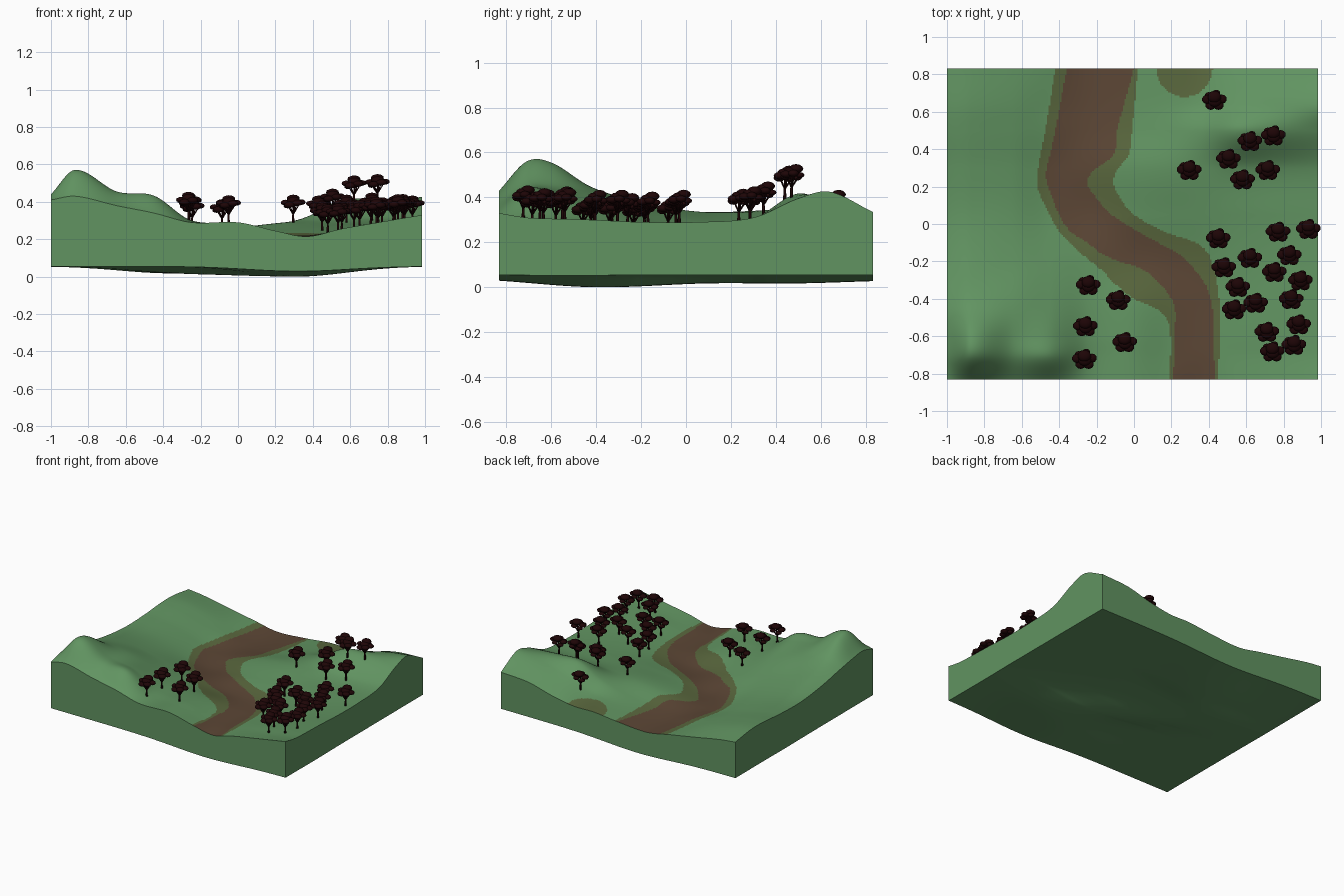
import bpy, bmesh, math
from mathutils import Vector, Matrix

if "Cube" in bpy.data.objects:
    bpy.data.objects.remove(bpy.data.objects["Cube"])


def material(name, rgb):
    m = bpy.data.materials.new(name)
    m.diffuse_color = (*rgb, 1)
    m.use_nodes = True
    m.node_tree.nodes["Principled BSDF"].inputs["Base Color"].default_value = m.diffuse_color
    return m


GRASS = material("grass_green", (0.12, 0.295, 0.12))
BANK = material("bank_olive", (0.10, 0.135, 0.047))
BED = material("bed_brown", (0.107, 0.062, 0.036))
TREE = material("tree_dark", (0.013, 0.0015, 0.002))


def curve(xs, vs, x):
    """Smooth curve through the points (xs, vs)."""
    n = len(xs)
    i = 0
    while i < n - 2 and x > xs[i + 1]:
        i += 1

    def slope(k):
        a, b = max(k - 1, 0), min(k + 1, n - 1)
        return (vs[b] - vs[a]) / (xs[b] - xs[a])
    h = xs[i + 1] - xs[i]
    t = (x - xs[i]) / h
    return ((2*t**3 - 3*t*t + 1) * vs[i] + (t**3 - 2*t*t + t) * h * slope(i)
            + (3*t*t - 2*t**3) * vs[i + 1] + (t**3 - t*t) * h * slope(i + 1))


# Ground heights: one row per y, left to right
COLS = [-1, -.87, -.65, -.45, -.25, 0, .2, .37, .55, .75, .985]
HEIGHTS = {
    -.832: [.41, .43, .38, .34, .29, .29, .245, .215, .255, .29, .33],
    -.71: [.44, .56, .45, .43, .30, .285, .235, .22, .25, .28, .31],
    -.60: [.43, .555, .45, .41, .30, .28, .23, .22, .25, .28, .305],
    -.42: [.40, .445, .42, .36, .285, .26, .225, .22, .245, .275, .30],
    -.20: [.36, .38, .35, .30, .25, .215, .215, .225, .25, .27, .29],
    .05: [.335, .335, .30, .24, .21, .235, .25, .26, .27, .28, .29],
    .30: [.34, .33, .285, .225, .22, .26, .285, .295, .305, .305, .31],
    .50: [.355, .34, .29, .235, .21, .235, .27, .32, .41, .41, .395],
    .64: [.355, .34, .29, .235, .205, .225, .25, .27, .34, .39, .425],
    .832: [.33, .315, .275, .24, .205, .22, .24, .24, .27, .32, .335],
}
ROWS = list(HEIGHTS)

# River course: y -> outer bank, bed left, bed right, outer bank
RIVER = {
    -.832: (.19, .21, .43, .45), -.55: (.19, .22, .425, .46),
    -.46: (.13, .22, .42, .46), -.40: (.0, .20, .41, .455),
    -.32: (-.10, .14, .38, .445), -.24: (-.18, .04, .32, .43),
    -.20: (-.23, -.08, .285, .415),
    -.16: (-.28, -.17, .24, .40), -.10: (-.345, -.25, .13, .33),
    -.04: (-.40, -.34, .02, .16), .05: (-.45, -.40, -.12, .0),
    .15: (-.50, -.44, -.21, -.08), .22: (-.52, -.465, -.25, -.11),
    .28: (-.515, -.47, -.22, -.095), .37: (-.50, -.45, -.11, -.03),
    .50: (-.475, -.42, -.09, -.01), .832: (-.42, -.36, 0, .02),
}
RIVER_Y = list(RIVER)


def height_row(y):
    return [curve(ROWS, [HEIGHTS[r][c] for r in ROWS], y) for c in range(len(COLS))]


def river_at(y):
    return [curve(RIVER_Y, [RIVER[r][k] for r in RIVER_Y], y) for k in range(4)]


def ground(x, y):
    return curve(COLS, height_row(y), x)


# Terrain block: top grid, wavy underside, side walls
NX, NY = 230, 194
bm = bmesh.new()
top, low = [], []
for j in range(NY + 1):
    y = -.832 + 1.664 * j / NY
    hs = height_row(y)
    _, l, r, _ = river_at(y)
    sag = curve([-.832, -.4, .1, .5, .832], [.026, .055, .038, .038, .028], y)
    top.append([])
    low.append([])
    for i in range(NX + 1):
        x = -1 + 1.985 * i / NX
        dip = sag * math.exp(-((x - (l + r) / 2) / .38) ** 2)
        top[j].append(bm.verts.new((x, y, curve(COLS, hs, x))))
        low[j].append(bm.verts.new((x, y, max(0, .055 - dip))))

for j in range(NY):
    yc = -.832 + 1.664 * (j + .5) / NY
    a, b, c, d = river_at(yc)
    for i in range(NX):
        xc = -1 + 1.985 * (i + .5) / NX
        f = bm.faces.new((top[j][i], top[j][i+1], top[j+1][i+1], top[j+1][i]))
        pool = ((xc - .27) / .15) ** 2 + ((yc - .83) / .15) ** 2 < 1
        f.material_index = 2 if b < xc < c else 1 if a < xc < d or pool else 0
        bm.faces.new((low[j][i], low[j+1][i], low[j+1][i+1], low[j][i+1]))
for i in range(NX):
    bm.faces.new((low[0][i], low[0][i+1], top[0][i+1], top[0][i]))
    bm.faces.new((low[NY][i+1], low[NY][i], top[NY][i], top[NY][i+1]))
for j in range(NY):
    bm.faces.new((low[j+1][0], low[j][0], top[j][0], top[j+1][0]))
    bm.faces.new((low[j][NX], low[j+1][NX], top[j+1][NX], top[j][NX]))
me = bpy.data.meshes.new("terrain")
bm.to_mesh(me)
bm.free()
for m in (GRASS, BANK, BED):
    me.materials.append(m)
terrain = bpy.data.objects.new("terrain", me)
bpy.context.collection.objects.link(terrain)
bpy.context.view_layer.objects.active = terrain
terrain.select_set(True)
bpy.ops.object.shade_smooth_by_angle(angle=math.radians(40))

# Tree: tapered trunk, spreading branches, flattened leaf clumps
CLUMPS = [(0, .020, .128, .036), (-.040, .006, .106, .027), (.040, .008, .108, .027),
          (-.020, -.024, .094, .029), (.022, -.024, .104, .029), (.002, -.002, .116, .036),
          (.010, .038, .100, .022), (-.030, .026, .088, .022)]
bm = bmesh.new()


def limb(p, q, r1, r2):
    p, q = Vector(p), Vector(q)
    d = q - p
    mat = Matrix.Translation((p + q) / 2) @ d.to_track_quat('Z', 'Y').to_matrix().to_4x4()
    bmesh.ops.create_cone(bm, cap_ends=True, segments=6, radius1=r1, radius2=r2,
                          depth=d.length, matrix=mat)


limb((0, 0, -.012), (0, 0, .06), .008, .005)
for x, y, z, r in CLUMPS:
    limb((0, 0, .045), (x, y, z), .0045, .002)
    bmesh.ops.create_icosphere(bm, subdivisions=2, radius=r, matrix=Matrix.Translation((x, y, z))
                               @ Matrix.Diagonal((1, .9, .58, 1)))
for f in bm.faces:
    f.smooth = True
tree_mesh = bpy.data.meshes.new("tree")
bm.to_mesh(tree_mesh)
bm.free()
tree_mesh.materials.append(TREE)

SPOTS = [(.43, .66), (.62, .44), (.745, .47), (.505, .345), (.295, .285), (.715, .285),
         (.58, .235), (.932, -.03), (.77, -.045), (.45, -.08), (.83, -.17), (.62, -.185),
         (.48, -.235), (.75, -.26), (.89, -.305), (.555, -.34), (.84, -.405), (.65, -.425),
         (.535, -.46), (.88, -.54), (.71, -.58), (.855, -.65), (.74, -.685),
         (-.245, -.33), (-.085, -.41), (-.26, -.55), (-.05, -.635), (-.265, -.725)]
for n, (x, y) in enumerate(SPOTS, 1):
    tree = bpy.data.objects.new(f"tree_{n:02d}", tree_mesh)
    tree.location = (x, y, ground(x, y))
    bpy.context.collection.objects.link(tree)
